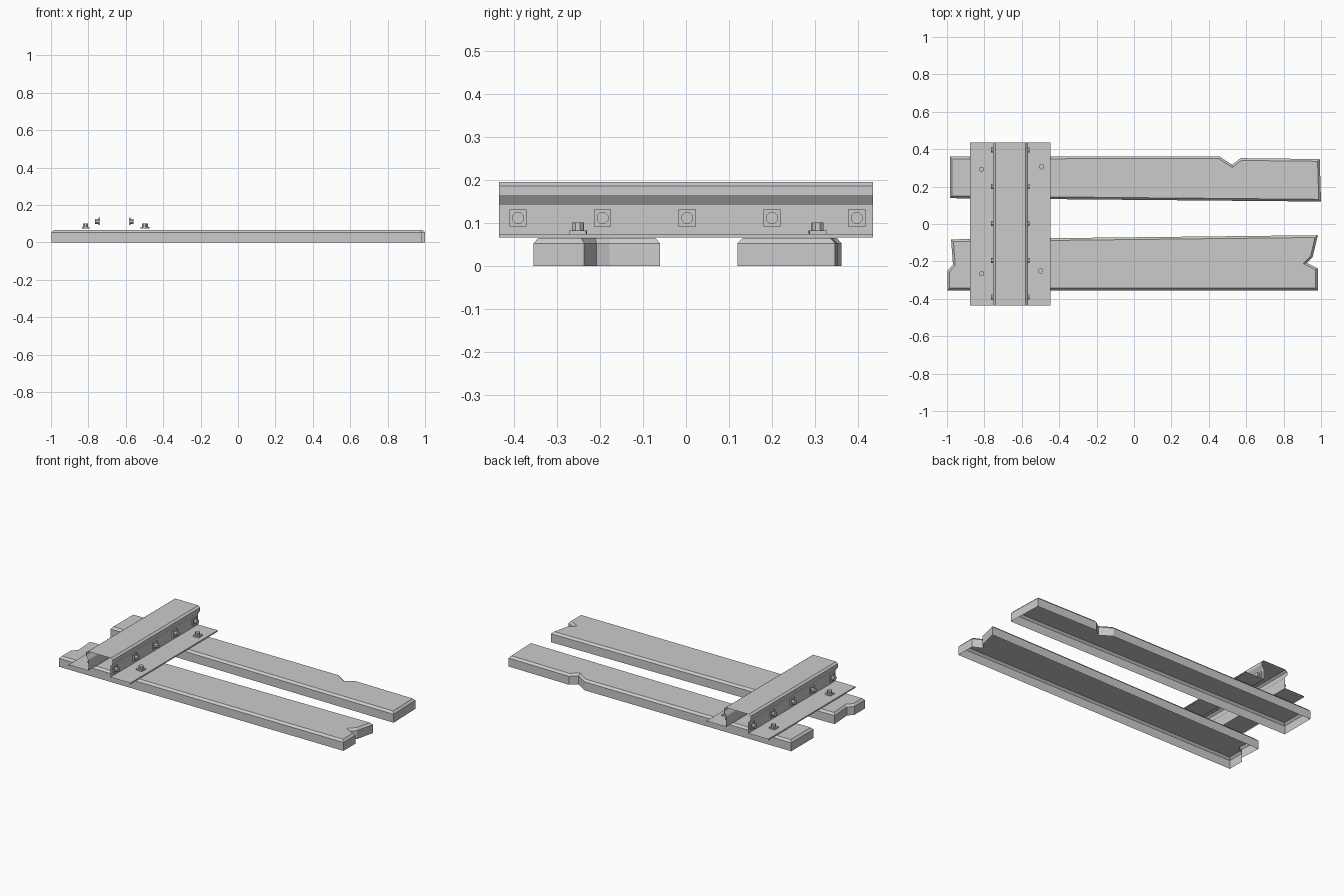
import bpy, bmesh
from math import pi
from mathutils import Vector, Matrix

if "Cube" in bpy.data.objects:
    bpy.data.objects.remove(bpy.data.objects["Cube"])


def make_object(name, bm):
    mesh = bpy.data.meshes.new(name)
    bm.to_mesh(mesh)
    bm.free()
    ob = bpy.data.objects.new(name, mesh)
    bpy.context.collection.objects.link(ob)
    return ob


def inset(points, d):
    """Mitred inward offset of a counter-clockwise outline."""
    pts = [Vector(p) for p in points]
    out = []
    for i, p in enumerate(pts):
        a = (p - pts[i - 1]).normalized()
        b = (pts[(i + 1) % len(pts)] - p).normalized()
        n1, n2 = Vector((-a.y, a.x)), Vector((-b.y, b.x))
        out.append(p + (n1 + n2) * d / (1 + n1.dot(n2)))
    return out


# Planks: worn outlines with a chamfered top and open underside
def plank(name, outline):
    bm = bmesh.new()
    rings = []
    for pts, z in ((outline, 0), (outline, 0.053), (inset(outline, 0.012), 0.066)):
        rings.append([bm.verts.new((p[0], p[1], z)) for p in pts])
    n = len(outline)
    for low, high in zip(rings, rings[1:]):
        for i in range(n):
            j = (i + 1) % n
            bm.faces.new((low[i], low[j], high[j], high[i]))
    bm.faces.new(rings[-1])
    return make_object(name, bm)


plank("back_plank", [(-0.985, 0.138), (1.0, 0.12), (0.993, 0.347), (0.57, 0.352),
                     (0.525, 0.317), (0.455, 0.362), (-0.985, 0.36)])
plank("front_plank", [(-0.998, -0.355), (0.983, -0.355), (0.983, -0.237),
                      (0.925, -0.208), (0.955, -0.178), (0.983, -0.06),
                      (-0.978, -0.082), (-0.968, -0.217), (-0.998, -0.25)])

# Rail: open-ended hat profile swept along y
RAIL_X = -0.661
half = [(0.215, 0.067), (0.215, 0.075), (0.077, 0.075), (0.077, 0.142),
        (0.093, 0.165), (0.093, 0.186), (0.080, 0.196)]
profile = [(-x, z) for x, z in half] + half[::-1]
bm = bmesh.new()
front, back = ([bm.verts.new((RAIL_X + x, y, z)) for x, z in profile]
               for y in (-0.435, 0.435))
for i in range(len(profile) - 1):
    bm.faces.new((front[i], front[i + 1], back[i + 1], back[i]))
bmesh.ops.recalc_face_normals(bm, faces=bm.faces)
top = max(bm.faces, key=lambda f: f.calc_center_median().z)
if top.normal.z < 0:
    bmesh.ops.reverse_faces(bm, faces=bm.faces)
make_object("rail", bm)


# Bolts: square washer with an eight-sided head, local z is the bolt axis
def bolt(name, location, rotation):
    bm = bmesh.new()
    bmesh.ops.create_cube(bm, size=1, matrix=Matrix.Translation((0, 0, 0.004))
                          @ Matrix.Diagonal((0.040, 0.040, 0.008, 1)))
    bmesh.ops.create_cone(bm, cap_ends=True, segments=8, radius1=0.0145, radius2=0.0145,
                          depth=0.018, matrix=Matrix.Translation((0, 0, 0.017))
                          @ Matrix.Rotation(pi / 8, 4, 'Z'))
    ob = make_object(name, bm)
    ob.location = location
    ob.rotation_euler = rotation


for side in (-1, 1):
    for k in range(5):
        bolt("web_bolt", (RAIL_X + side * 0.077, 0.003 + (k - 2) * 0.197, 0.112),
             (0, side * pi / 2, 0))

for x, y, turn in ((-0.815, 0.292, 0), (-0.495, 0.306, 0.05),
                   (-0.815, -0.265, 0), (-0.499, -0.251, -0.05)):
    bolt("flange_bolt", (x, y, 0.075), (0, 0, turn))
